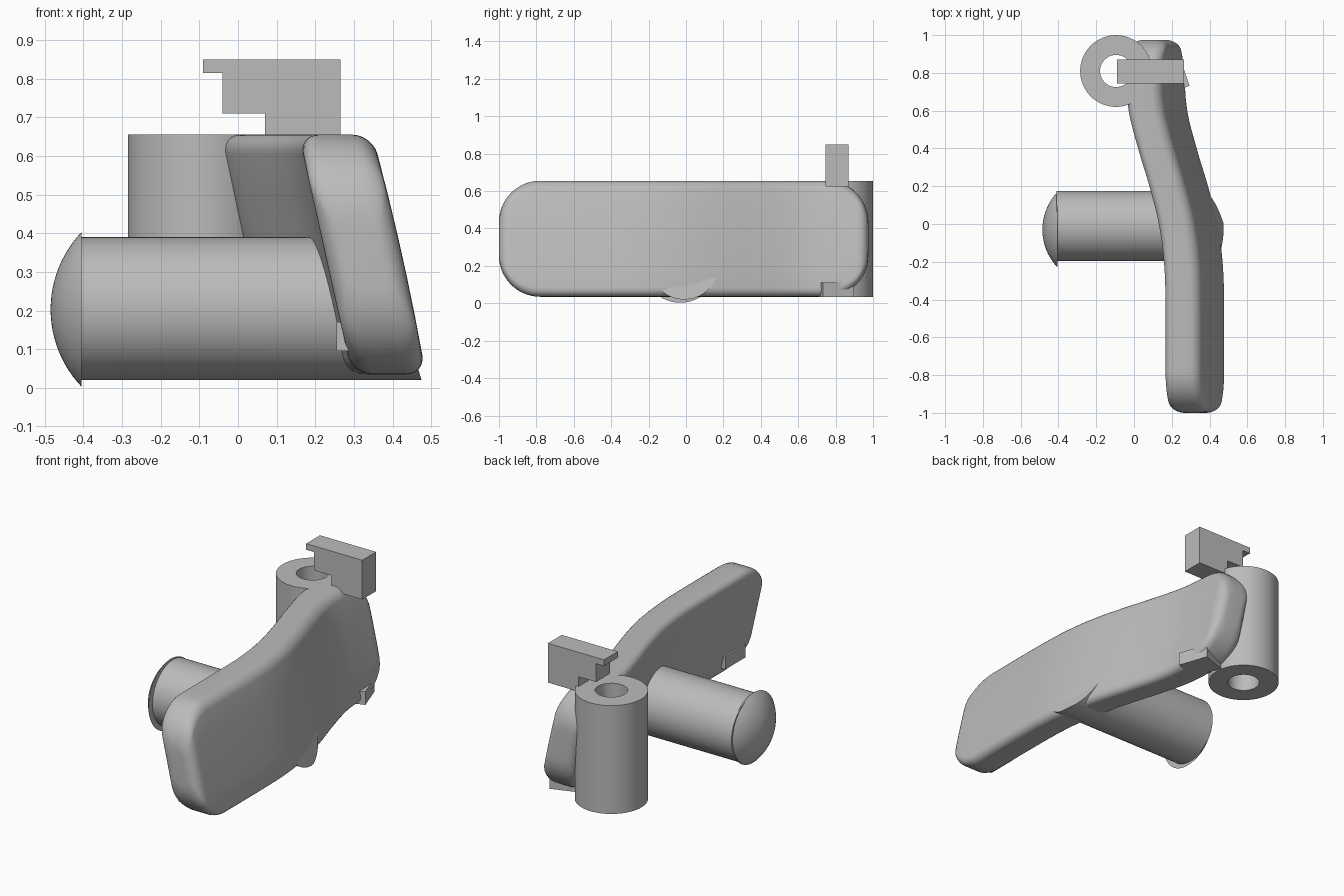
import bpy, bmesh, math
from mathutils import Matrix, Vector

if "Cube" in bpy.data.objects:
    bpy.data.objects.remove(bpy.data.objects["Cube"], do_unlink=True)

grey = bpy.data.materials.new("plain grey")
grey.use_nodes = True
grey.diffuse_color = (0.5, 0.5, 0.5, 1)
grey.node_tree.nodes["Principled BSDF"].inputs["Base Color"].default_value = (0.5, 0.5, 0.5, 1)


def finish(name, bm, smooth=True):
    bmesh.ops.remove_doubles(bm, verts=bm.verts, dist=1e-5)
    bmesh.ops.recalc_face_normals(bm, faces=bm.faces)
    mesh = bpy.data.meshes.new(name)
    bm.to_mesh(mesh)
    bm.free()
    mesh.materials.append(grey)
    ob = bpy.data.objects.new(name, mesh)
    bpy.context.collection.objects.link(ob)
    if smooth:
        smooth_shade(ob)
    return ob


def smooth_shade(ob):
    bpy.ops.object.select_all(action="DESELECT")
    ob.select_set(True)
    bpy.context.view_layer.objects.active = ob
    bpy.ops.object.shade_smooth_by_angle(angle=math.radians(35))


def skin(bm, rings, close=False):
    """Join consecutive loops of points with quads."""
    loops = [[bm.verts.new(p) for p in ring] for ring in rings]
    pairs = list(zip(loops, loops[1:]))
    if close:
        pairs.append((loops[-1], loops[0]))
    for a, b in pairs:
        for i in range(len(a)):
            j = (i + 1) % len(a)
            bm.faces.new((a[i], a[j], b[j], b[i]))
    return loops


def lathe(profile, centre, along_x=False, close=False, steps=64):
    """Revolve (radius, height) points about z or x."""
    bm = bmesh.new()
    rings = []
    for r, h in profile:
        ring = []
        for k in range(steps):
            c, s = (f(math.tau * k / steps) * r for f in (math.cos, math.sin))
            ring.append(Vector((h, c, s) if along_x else (c, s, h)) + Vector(centre))
        rings.append(ring)
    loops = skin(bm, rings, close)
    if not close:
        for loop in (loops[0], loops[-1]):
            if (loop[0].co - loop[1].co).length > 1e-4:
                bm.faces.new(loop)
    return bm


def block(name, size, centre, turn=0):
    bm = bmesh.new()
    m = Matrix.Translation(centre) @ Matrix.Rotation(turn, 4, "Z") @ Matrix.Diagonal((*size, 1))
    bmesh.ops.create_cube(bm, size=1, matrix=m)
    return finish(name, bm, False)


# Curved, leaning blade: rounded sections lofted along y
LOW, HIGH, FRONT, BACK = 0.035, 0.655, -1.0, 0.975
BEND = [(-1, 0), (-0.4, 0), (-0.2, -0.008), (0, -0.035), (0.2, -0.085),
        (0.4, -0.145), (0.6, -0.195), (0.8, -0.21), (1, -0.215)]


def sway(y):
    """Smooth sideways offset of the blade at y."""
    for i in range(len(BEND) - 1):
        (y0, a), (y1, b) = BEND[i], BEND[i + 1]
        if y <= y1:
            pa, pb = BEND[max(i - 1, 0)], BEND[min(i + 2, len(BEND) - 1)]
            h = y1 - y0
            m0, m1 = (b - pa[1]) / (y1 - pa[0]) * h, (pb[1] - a) / (pb[0] - y0) * h
            t = (y - y0) / h
            return ((2*t**3 - 3*t*t + 1) * a + (t**3 - 2*t*t + t) * m0
                    + (3*t*t - 2*t**3) * b + (t**3 - t*t) * m1)
    return BEND[-1][1]


def inset(d, r):
    return r - math.sqrt(max(0, r * r - (r - d) ** 2)) if d < r else 0


def section(y):
    d = min(y - FRONT, BACK - y)
    half_h = (HIGH - LOW) / 2 - inset(d, 0.22)
    half_t = 0.095 - inset(d, 0.055)
    r = min(0.05, half_t * 0.8)
    pts = []
    for q, (sx, sz) in enumerate([(1, 1), (-1, 1), (-1, -1), (1, -1)]):
        for k in range(7):
            a = math.pi / 2 * (q + k / 6)
            pts.append((sx * (half_t - r) + r * math.cos(a), sz * (half_h - r) + r * math.sin(a)))
        if q % 2:
            side = -1 if q == 1 else 1
            pts += [(side * half_t, side * f * (half_h - r)) for f in (-0.6, -0.2, 0.2, 0.6)]
    ring = []
    for t, w in pts:
        z = w + (LOW + HIGH) / 2
        bulge = 0.08 * (z - LOW) * (HIGH - z) if t > 0 else 0
        ring.append((0.39 - 0.223 * (z - LOW) + t + bulge + sway(y), y, z))
    return ring


ends = [0.22 * (1 - math.cos(math.pi / 2 * k / 14)) for k in range(15)]
middle = [FRONT + 0.22 + (BACK - FRONT - 0.44) * k / 36 for k in range(1, 36)]
stations = [FRONT + e for e in ends] + middle + [BACK - e for e in reversed(ends)]
bm = bmesh.new()
loops = skin(bm, [section(y) for y in stations])
for loop in (loops[0], loops[-1]):
    bm.faces.new(loop)
blade = finish("blade", bm, False)

# Clear the pivot bore through the blade
PIVOT = (-0.095, 0.81, 0)
cutter = finish("bore_cutter", lathe([(0.085, -0.2), (0.085, 1)], PIVOT), False)
cutter.hide_render = True
cut = blade.modifiers.new("bore", "BOOLEAN")
cut.operation, cut.solver, cut.object = "DIFFERENCE", "EXACT", cutter
bpy.context.view_layer.objects.active = blade
bpy.ops.object.modifier_apply(modifier="bore")
bpy.data.objects.remove(cutter, do_unlink=True)
smooth_shade(blade)

# Upright pivot sleeve
finish("pivot_sleeve", lathe([(0.19, LOW), (0.19, HIGH), (0.085, HIGH), (0.085, LOW)],
                             PIVOT, close=True))

# Sideways barrel, its hidden end trimmed to the blade's lean
bm = lathe([(0.185, -0.41), (0.185, 0.475)], (0, -0.01, 0.205), along_x=True)
for v in bm.verts:
    if v.co.x > 0:
        v.co.x -= 0.3 * (v.co.z - 0.02) + 0.3 * max(0, v.co.y)
finish("barrel", bm)

# Domed cap on the barrel
R, RIM = 0.29, math.asin(0.2 / 0.29)
dome = [(R * math.sin(RIM * k / 12), R - R * math.cos(RIM * k / 12) - 0.485) for k in range(13)]
finish("domed_cap", lathe(dome, (0, -0.03, 0.203), along_x=True))

# Stepped latch plate above the pivot
outline = [(-0.09, 0.85), (0.265, 0.85), (0.265, 0.625), (0.07, 0.625),
           (0.07, 0.71), (-0.04, 0.71), (-0.04, 0.815), (-0.09, 0.815)]
bm = bmesh.new()
for loop in skin(bm, [[(x, y, z) for x, z in outline] for y in (0.745, 0.87)]):
    bm.faces.new(loop)
finish("latch_plate", bm, False)

# Small tabs near the blade's lower corners
block("front_tab", (0.1, 0.18, 0.075), (0.305, -0.81, 0.1325))
block("back_tab", (0.15, 0.175, 0.075), (0.195, 0.79, 0.0725), turn=0.33)
